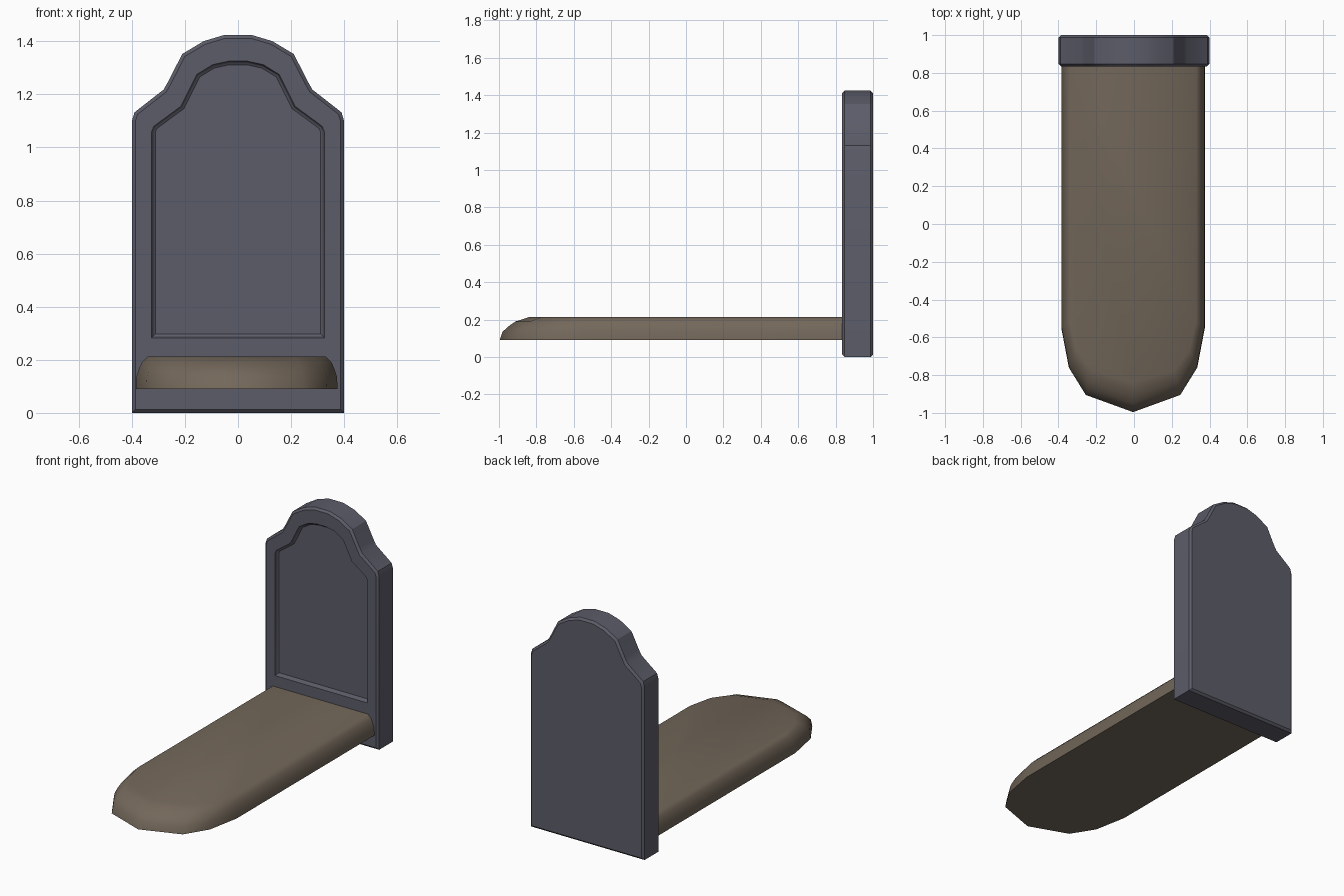
import bpy, bmesh, math
from mathutils import Vector

if "Cube" in bpy.data.objects:
    bpy.data.objects.remove(bpy.data.objects["Cube"])


def material(name, rgb):
    m = bpy.data.materials.new(name)
    m.diffuse_color = (*rgb, 1)
    m.use_nodes = True
    m.node_tree.nodes["Principled BSDF"].inputs["Base Color"].default_value = m.diffuse_color
    return m


def offset(loop, d):
    """Mitred inward offset of a counter-clockwise 2D loop."""
    out = []
    for i, p in enumerate(loop):
        p = Vector(p)
        a = (p - Vector(loop[i - 1])).normalized()
        b = (Vector(loop[(i + 1) % len(loop)]) - p).normalized()
        na, nb = Vector((-a.y, a.x)), Vector((-b.y, b.x))
        m = (na + nb).normalized()
        out.append(tuple(p + m * d / max(m.dot(na), 0.5)))
    return out


def loft(name, rings, mat, angle):
    """Skin a stack of equal-length rings and cap both ends."""
    bm = bmesh.new()
    vs = [[bm.verts.new(p) for p in r] for r in rings]
    n = len(rings[0])
    for a, b in zip(vs, vs[1:]):
        for i in range(n):
            j = (i + 1) % n
            bm.faces.new((a[i], a[j], b[j], b[i]))
    bm.faces.new(vs[0][::-1])
    bm.faces.new(vs[-1])
    bmesh.ops.recalc_face_normals(bm, faces=bm.faces[:])
    me = bpy.data.meshes.new(name)
    bm.to_mesh(me)
    bm.free()
    me.materials.append(mat)
    ob = bpy.data.objects.new(name, me)
    bpy.context.collection.objects.link(ob)
    bpy.ops.object.select_all(action='DESELECT')
    ob.select_set(True)
    bpy.context.view_layer.objects.active = ob
    bpy.ops.object.shade_smooth_by_angle(angle=math.radians(angle))
    return ob


def mirrored(half):
    return half + [(-x, z) for x, z in reversed(half)]


stone = material("slate_stone", (0.107, 0.107, 0.141))
earth = material("brown_earth", (0.171, 0.136, 0.102))

# Headstone: chamfered slab with a recessed front panel
outer = mirrored([(.4, 0), (.4, 1.098), (.39, 1.132), (.28, 1.218),
                  (.262, 1.25), (.21, 1.352), (.13, 1.40), (.05, 1.424)])
panel = mirrored([(.325, .283), (.325, 1.06), (.317, 1.08), (.215, 1.155),
                  (.195, 1.195), (.155, 1.275), (.095, 1.312), (.035, 1.325)])
layers = [(offset(outer, .013), 1.0), (outer, .987), (outer, .848),
          (offset(outer, .013), .835), (panel, .835),
          (offset(panel, .006), .850), (offset(panel, .014), .856)]
loft("headstone", [[(x, y, z) for x, z in l] for l, y in layers], stone, 30)

# Grave mound: plan outline shrinking upward into a rounded top
plan = [(.38, .85), (.38, -.55), (.34, -.76), (.25, -.905), (0, -.996),
        (-.25, -.905), (-.34, -.76), (-.38, -.55), (-.38, .85)]
rings = []
for z, sx, sy in [(.09, 1, 1), (.135, .995, .975), (.165, .97, .92),
                  (.19, .94, .86), (.213, .88, .74)]:
    rings.append([(x * sx - .005, y if y > 0 else -.4 + (y + .4) * sy, z)
                  for x, y in plan])
loft("grave_mound", rings, earth, 60)
